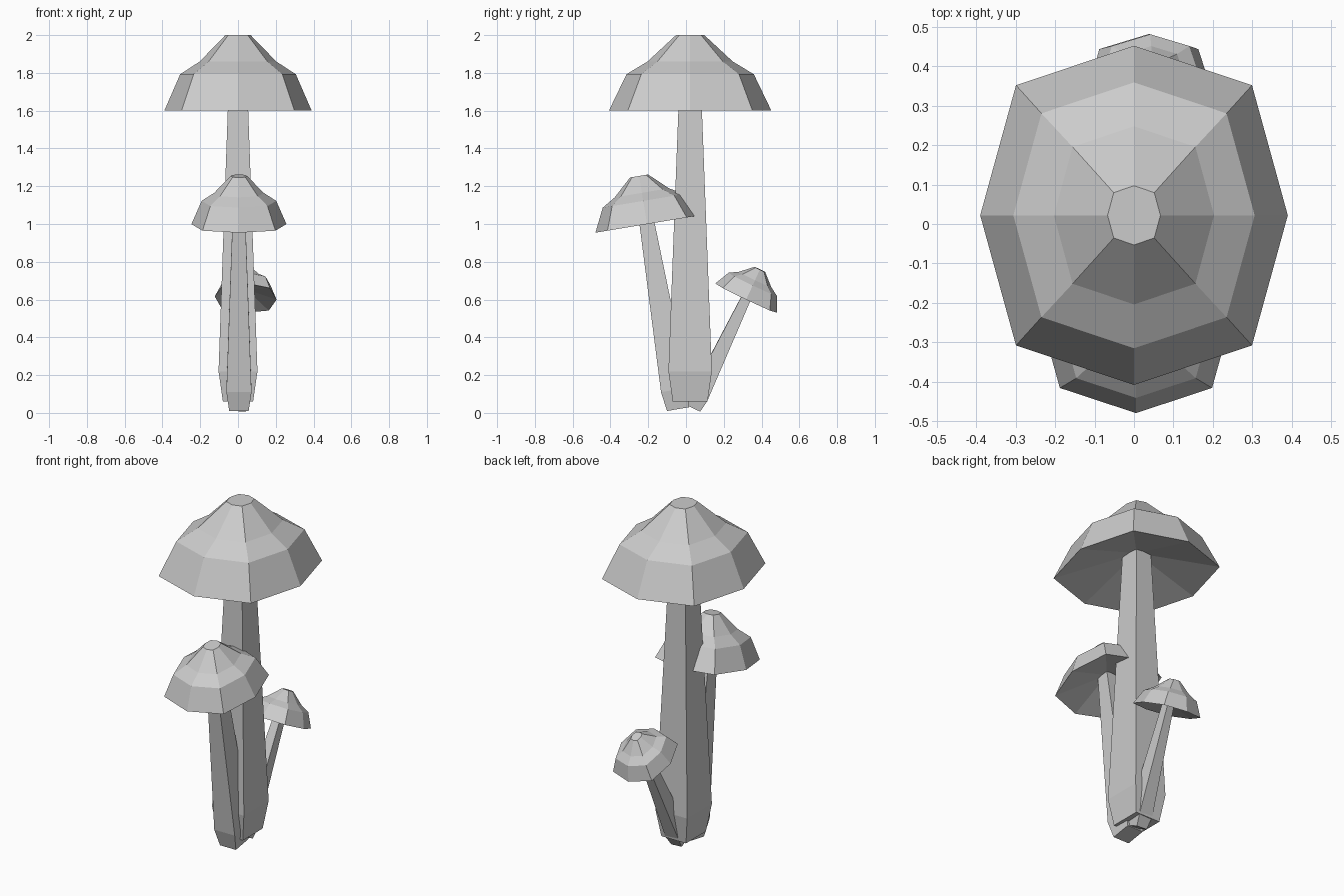
import bpy, bmesh, math
from mathutils import Matrix, Vector

if "Cube" in bpy.data.objects:
    bpy.data.objects.remove(bpy.data.objects["Cube"])

# Cap rings measured from the stem base: (x radius, y radius, height)
CAP = [(0.39, 0.43, 1.54), (0.306, 0.337, 1.733), (0.203, 0.226, 1.80), (0.067, 0.075, 1.94)]
GILL_PEAK = 1.66
# Four-sided stem rings: (half width, half depth, height)
STEM = [(0.08, 0.092, 0.0), (0.103, 0.115, 0.16), (0.05, 0.058, 1.655)]


def octagon(rx, ry, z):
    pts = []
    for i in range(8):
        a = i * math.pi / 4
        k = 1.085 if i % 2 else 1.0
        pts.append((rx * k * math.cos(a), ry * k * math.sin(a), z))
    return pts


def rectangle(hx, hy, z):
    return [(hx, hy, z), (-hx, hy, z), (-hx, -hy, z), (hx, -hy, z)]


def loft(name, rings, matrix, peak=None):
    """Skin a stack of rings; close the top flat and the bottom flat or to a point."""
    bm = bmesh.new()
    loops = [[bm.verts.new(p) for p in ring] for ring in rings]
    n = len(loops[0])
    for lo, hi in zip(loops, loops[1:]):
        for i in range(n):
            j = (i + 1) % n
            bm.faces.new((lo[i], lo[j], hi[j], hi[i]))
    bm.faces.new(loops[-1])
    if peak is None:
        bm.faces.new(loops[0][::-1])
    else:
        tip = bm.verts.new((0, 0, peak))
        for i in range(n):
            bm.faces.new((loops[0][(i + 1) % n], loops[0][i], tip))
    bmesh.ops.recalc_face_normals(bm, faces=bm.faces)
    mesh = bpy.data.meshes.new(name)
    bm.to_mesh(mesh)
    bm.free()
    obj = bpy.data.objects.new(name, mesh)
    obj.matrix_world = matrix
    bpy.context.collection.objects.link(obj)


def mushroom(name, base, scale, tilt_x=0, tilt_y=0):
    m = (Matrix.Translation(Vector(base))
         @ Matrix.Rotation(math.radians(tilt_y), 4, 'Y')
         @ Matrix.Rotation(math.radians(tilt_x), 4, 'X')
         @ Matrix.Scale(scale, 4))
    loft(name + "_stem", [rectangle(*r) for r in STEM], m)
    loft(name + "_cap", [octagon(*r) for r in CAP], m, GILL_PEAK)


# Tall upright mushroom, with two smaller leaning copies
mushroom("tall_mushroom", (0, 0.022, 0.06), 1.0)
mushroom("front_mushroom", (0.005, -0.042, 0.02), 0.645, tilt_x=9.5)
mushroom("back_mushroom", (0.01, 0.04, 0.025), 0.42, tilt_x=-25.5, tilt_y=3)
